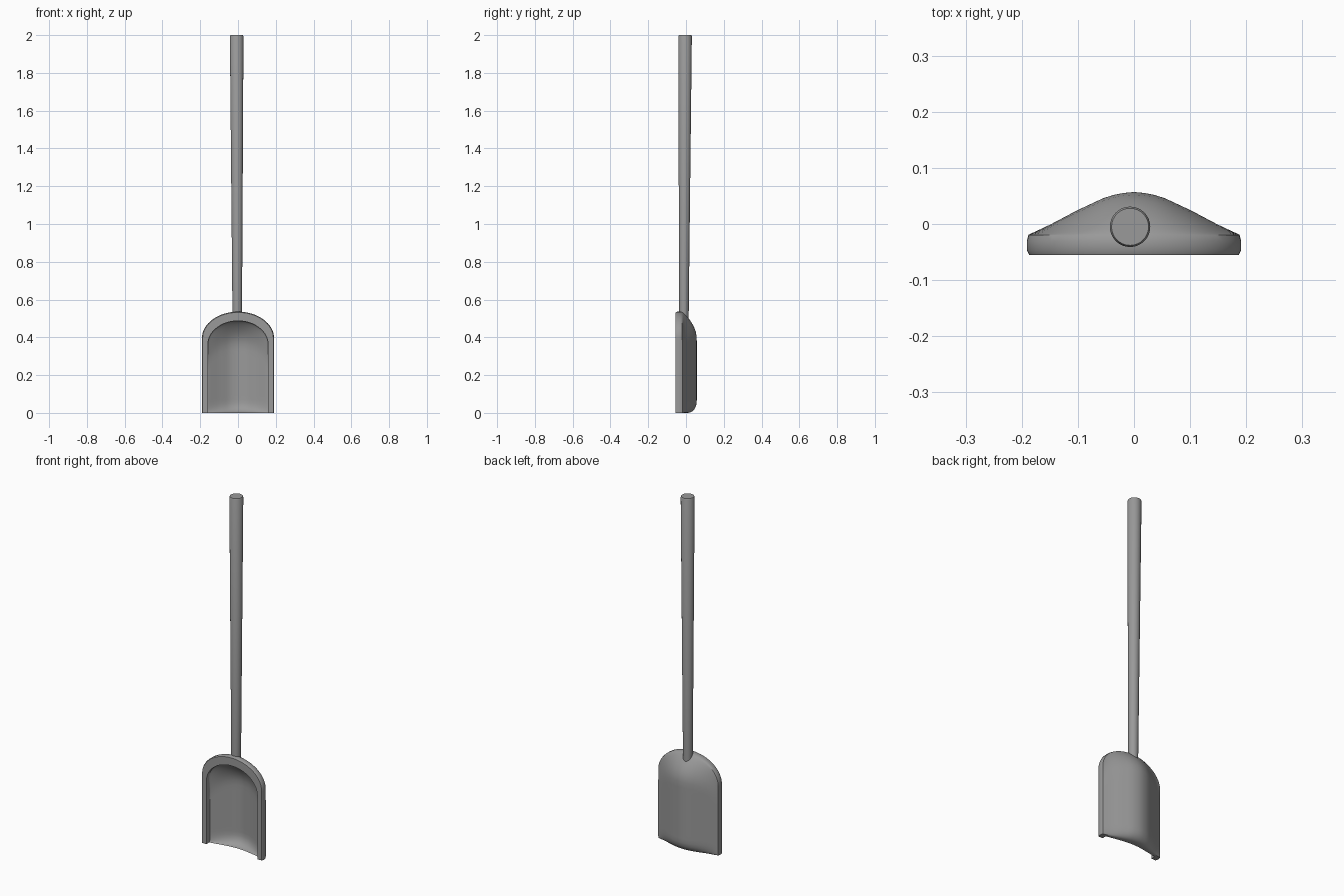
import bpy, bmesh, math

cube = bpy.data.objects.get("Cube")
if cube:
    bpy.data.objects.remove(cube)

grey = bpy.data.materials.new("grey")
grey.use_nodes = True
grey.diffuse_color = (0.32, 0.32, 0.32, 1)
grey.node_tree.nodes["Principled BSDF"].inputs["Base Color"].default_value = grey.diffuse_color


def finish(name, bm, angle):
    bmesh.ops.recalc_face_normals(bm, faces=bm.faces)
    mesh = bpy.data.meshes.new(name)
    bm.to_mesh(mesh)
    bm.free()
    mesh.materials.append(grey)
    obj = bpy.data.objects.new(name, mesh)
    bpy.context.collection.objects.link(obj)
    bpy.ops.object.select_all(action="DESELECT")
    obj.select_set(True)
    bpy.context.view_layer.objects.active = obj
    bpy.ops.object.shade_smooth_by_angle(angle=math.radians(angle))


# Blade: an arched scoop made of a back shell, an inner shell and a raised rim
COLS, ROWS = 32, 24
BOW = [(0, 1), (0.13, 0.97), (0.26, 0.89), (0.53, 0.58), (0.79, 0.24), (1, 0)]


def bow(x):
    s = min(abs(x) / 0.19, 1)
    for (a, fa), (b, fb) in zip(BOW, BOW[1:]):
        if s <= b:
            return fa + (fb - fa) * (s - a) / (b - a)
    return 0


def arch(half, spring, top, i):
    angle = math.pi * (i / COLS - 0.5)
    return half * math.sin(angle), spring + (top - spring) * math.cos(angle)


def shell(bm, half, spring, top, base):
    grid = []
    for i in range(COLS + 1):
        x, height = arch(half, spring, top, i)
        column = []
        for k in range(ROWS + 1):
            z = height * (0.5 - 0.5 * math.cos(math.pi * k / ROWS))
            u = min((height - z) / 0.14, 1)
            shoulder = math.sin(math.pi / 2 * u) ** 0.8 if u > 0 else 0
            v = 1 - min(z / 0.06, 1)
            toe = 0.38 + 0.62 * math.sqrt(1 - v * v)
            column.append(bm.verts.new((x, base + 0.077 * bow(x) * shoulder * toe, z)))
        grid.append(column)
    for a, b in zip(grid, grid[1:]):
        for k in range(ROWS):
            bm.faces.new((a[k], b[k], b[k + 1], a[k + 1]))
    return grid


def outline(grid):
    return grid[0][:-1] + [c[-1] for c in grid] + grid[-1][-2::-1]


def ring(bm, source, grow, y):
    # copy an outline to depth y, widened by grow
    verts = []
    for v in source:
        x, z = v.co.x, v.co.z
        lift = grow * max(z - 0.4, 0) / 0.135
        verts.append(bm.verts.new((x * (1 + grow / 0.188), y, z + lift)))
    return verts


bm = bmesh.new()
back = shell(bm, 0.188, 0.395, 0.533, -0.02)
inner = shell(bm, 0.16, 0.36, 0.487, -0.035)
outer_edge, inner_edge = outline(back), outline(inner)
rings = [outer_edge,
         ring(bm, outer_edge, 0.003, -0.03),
         ring(bm, outer_edge, 0.003, -0.047),
         ring(bm, outer_edge, -0.001, -0.055),
         ring(bm, inner_edge, 0, -0.055),
         inner_edge]
for a, b in zip(rings, rings[1:]):
    for k in range(len(a) - 1):
        bm.faces.new((a[k], a[k + 1], b[k + 1], b[k]))

# Bottom lip and the two rim feet
for k in range(COLS):
    bm.faces.new((back[k][0], back[k + 1][0], inner[k + 1][0], inner[k][0]))
for end in (0, -1):
    bm.faces.new([r[end] for r in rings])
finish("scoop_blade", bm, 40)

# Handle: a slightly leaning, tapered pole with a softened top edge
bm = bmesh.new()
loops = []
for z, radius in ((0.49, 0.025), (1.994, 0.036), (2.0, 0.033)):
    t = (z - 0.49) / 1.51
    cx, cy = -0.004 - 0.003 * t, -0.011 + 0.006 * t
    loops.append([bm.verts.new((cx + radius * math.cos(a), cy + radius * math.sin(a), z))
                  for a in (2 * math.pi * i / 32 for i in range(32))])
for a, b in zip(loops, loops[1:]):
    for i in range(32):
        j = (i + 1) % 32
        bm.faces.new((a[i], a[j], b[j], b[i]))
bm.faces.new(loops[0])
bm.faces.new(loops[-1])
finish("handle", bm, 40)
